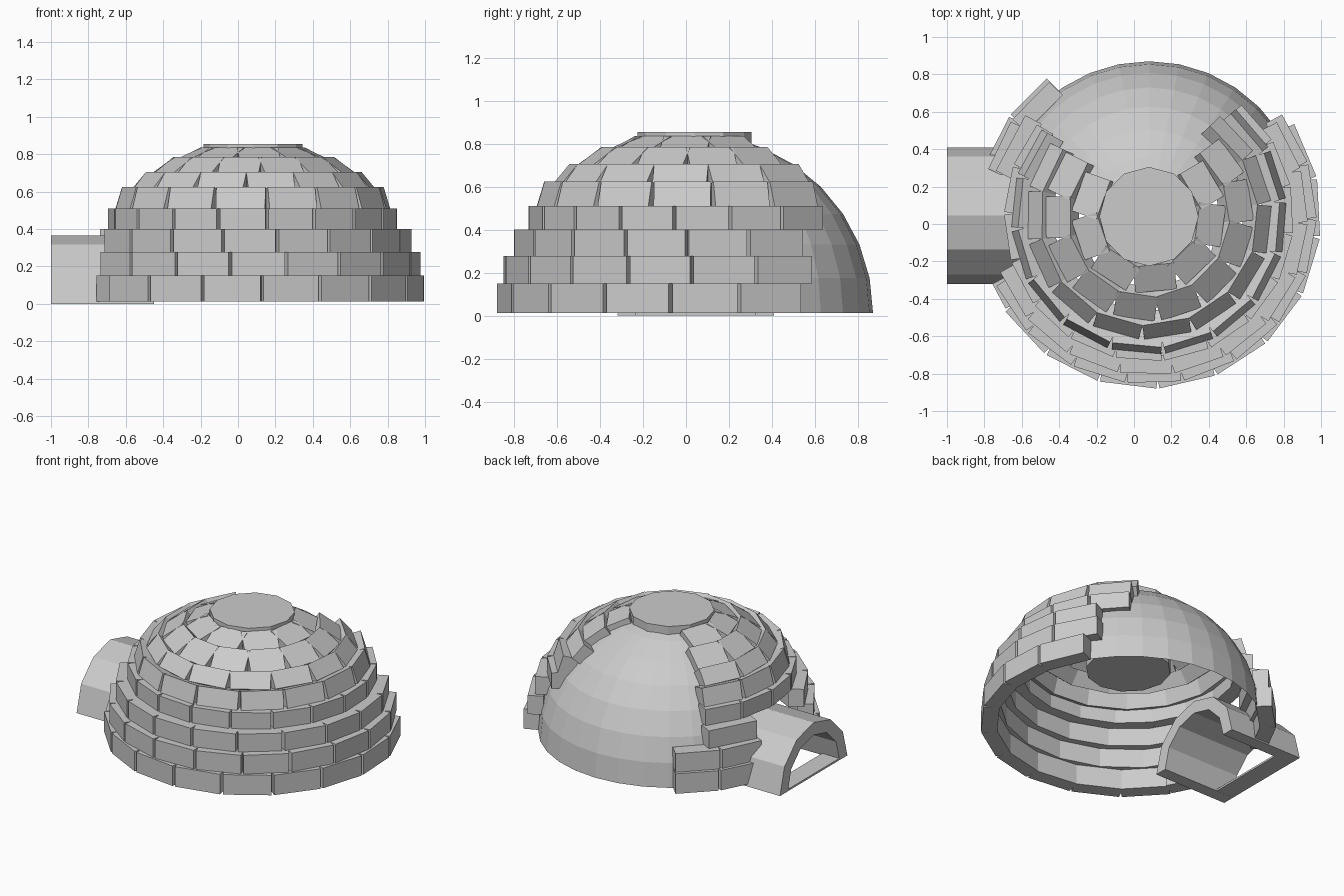
import bpy, bmesh
from math import sin, cos, tan, pi, radians, hypot, acos

if "Cube" in bpy.data.objects:
    bpy.data.objects.remove(bpy.data.objects["Cube"])

CX, CY = 0.08, 0.04          # centre of the dome
BASE = 0.013


def finish(name, bm):
    me = bpy.data.meshes.new(name)
    bm.to_mesh(me)
    bm.free()
    ob = bpy.data.objects.new(name, me)
    bpy.context.collection.objects.link(ob)
    return ob


def block(bm, az, width, profile):
    """Straight snow block: radial (r, z) profile extruded along the tangent."""
    ca, sa = cos(az), sin(az)
    sides = []
    for s in (-width / 2, width / 2):
        sides.append([bm.verts.new((CX + r * ca - s * sa, CY + r * sa + s * ca, z))
                      for r, z in profile])
    a, b = sides
    bm.faces.new(a)
    bm.faces.new(b[::-1])
    for i in range(4):
        j = (i + 1) % 4
        bm.faces.new((a[j], a[i], b[i], b[j]))


def course(name, r0, z0, r1, z1, thick, spans):
    """One ring of blocks; outer face runs (r0, z0) to (r1, z1)."""
    bm = bmesh.new()
    dr, dz = r1 - r0, z1 - z0
    ln = hypot(dr, dz)
    nr, nz = -dz / ln * thick, dr / ln * thick
    profile = [(r0, z0), (r1, z1), (r1 + nr, z1 + nz), (r0 + nr, z0 + nz)]
    rm = (r0 + r1 + nr) / 2
    for start, end, count in spans:
        step = radians(end - start) / count
        for i in range(count):
            block(bm, radians(start) + (i + 0.5) * step, 2 * rm * tan(step / 2), profile)
    bmesh.ops.recalc_face_normals(bm, faces=bm.faces)
    finish(name, bm)


# Block courses, lower three interrupted by the tunnel
course("block_course_1", 0.908, BASE, 0.908, 0.15, 0.10,
       [(126, 162, 2), (203, 213, 1), (213, 393, 9)])
course("block_course_2", 0.885, 0.15, 0.885, 0.278, 0.10, [(126, 164, 2), (204, 398, 10)])
course("block_course_3", 0.838, 0.278, 0.838, 0.40, 0.10, [(140, 164, 1), (200, 397, 10)])
course("block_course_4", 0.765, 0.40, 0.765, 0.51, 0.10, [(140, 411, 14)])
course("block_course_5", 0.725, 0.51, 0.69, 0.625, 0.10, [(140, 412, 12)])
course("block_course_6", 0.645, 0.615, 0.57, 0.705, 0.09, [(142, 416, 11)])
course("block_course_7", 0.55, 0.69, 0.42, 0.785, 0.08, [(140, 410, 10)])
course("block_course_8", 0.40, 0.77, 0.26, 0.835, 0.06, [(141, 410, 7)])

# Smooth snow shell exposed at the back
bm = bmesh.new()
R = 0.83
elev = [radians(11.25 * i) for i in range(7)] + [acos(0.25 / R)]
cols = []
for k in range(2, 14):
    az = radians(11.25 * k)
    cols.append([bm.verts.new((CX + R * cos(e) * cos(az), CY + R * cos(e) * sin(az),
                               BASE + R * sin(e))) for e in elev])
for a, b in zip(cols, cols[1:]):
    for i in range(len(elev) - 1):
        bm.faces.new((a[i], b[i], b[i + 1], a[i + 1]))
finish("back_shell", bm)

# Deep round plug closing the top and hanging inside
TOP, BOTTOM = 0.855, 0.39
bpy.ops.mesh.primitive_cylinder_add(vertices=12, radius=0.265, depth=TOP - BOTTOM,
                                    location=(CX, CY, (TOP + BOTTOM) / 2))
bpy.context.object.name = "top_plug"

# Arched entrance tunnel, half of a twelve-sided tube
bm = bmesh.new()
rings = []
for x in (-1.0, -0.45):
    for r in (0.365, 0.28):
        rings.append([bm.verts.new((x, 0.045 + r * cos(pi * i / 6), r * sin(pi * i / 6)))
                      for i in range(7)])
fo, fi, bo, bi = rings
for a, b in ((fo, bo), (bi, fi), (fi, fo), (bo, bi)):
    for i in range(6):
        bm.faces.new((a[i], a[i + 1], b[i + 1], b[i]))
for i in (0, 6):
    bm.faces.new((fo[i], bo[i], bi[i], fi[i]))
bmesh.ops.recalc_face_normals(bm, faces=bm.faces)
finish("entrance_tunnel", bm)

# Door sill across the tunnel mouth
bpy.ops.mesh.primitive_cube_add(size=1, location=(-0.935, 0.045, 0.007))
sill = bpy.context.object
sill.name = "door_sill"
sill.scale = (0.13, 0.72, 0.013)
